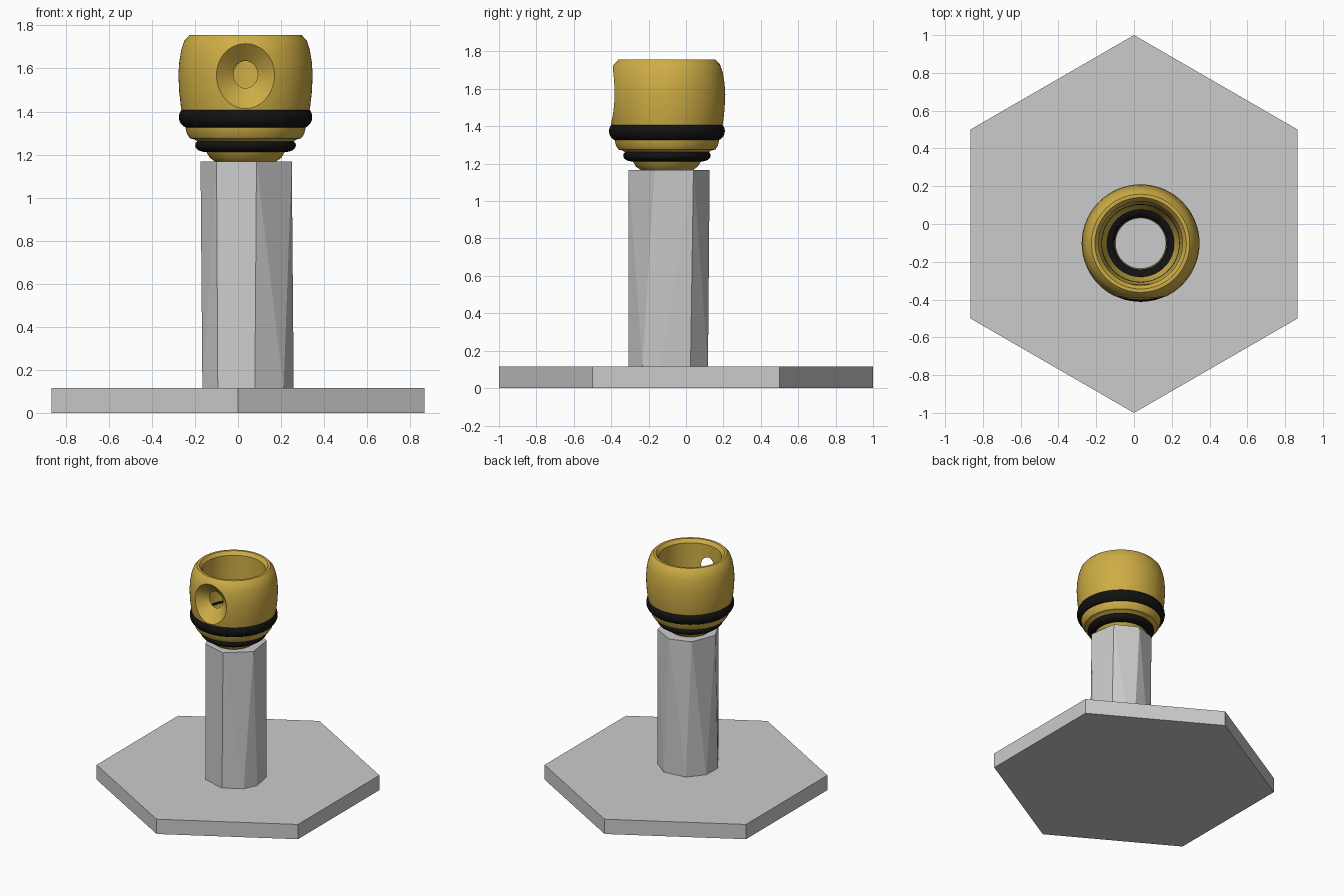
import bpy, bmesh, math
from mathutils import Matrix, Vector

if "Cube" in bpy.data.objects:
    bpy.data.objects.remove(bpy.data.objects["Cube"])

CUP_X, CUP_Y = 0.035, -0.102


def material(name, rgb):
    m = bpy.data.materials.new(name)
    m.diffuse_color = (*rgb, 1)
    m.use_nodes = True
    m.node_tree.nodes["Principled BSDF"].inputs["Base Color"].default_value = m.diffuse_color
    return m


gold = material("gold", (0.62, 0.42, 0.06))
black = material("black", (0.006, 0.006, 0.006))


def finish(name, bm, mat=None):
    bmesh.ops.recalc_face_normals(bm, faces=bm.faces[:])
    mesh = bpy.data.meshes.new(name)
    bm.to_mesh(mesh)
    bm.free()
    ob = bpy.data.objects.new(name, mesh)
    bpy.context.collection.objects.link(ob)
    if mat:
        mesh.materials.append(mat)
    return ob


def lathe(name, profile, mat=None, steps=72):
    """Revolve a closed (radius, height) outline about z."""
    bm = bmesh.new()
    vs = [bm.verts.new((r, 0, z)) for r, z in profile]
    es = [bm.edges.new((vs[i], vs[(i + 1) % len(vs)])) for i in range(len(vs))]
    bmesh.ops.spin(bm, geom=vs + es, cent=(0, 0, 0), axis=(0, 0, 1),
                   angle=math.tau, steps=steps)
    bmesh.ops.remove_doubles(bm, verts=bm.verts[:], dist=1e-5)
    return finish(name, bm, mat)


def smooth(ob):
    bpy.ops.object.select_all(action='DESELECT')
    ob.select_set(True)
    bpy.context.view_layer.objects.active = ob
    bpy.ops.object.shade_smooth_by_angle(angle=math.radians(32))


def seal(name, radius, z, half_width, half_height):
    outline = [(radius + half_width * math.cos(a), z + half_height * math.sin(a))
               for a in (math.tau * i / 20 for i in range(20))]
    ob = lathe(name, outline, black)
    ob.location = (CUP_X, CUP_Y, 0)
    smooth(ob)


# Hexagonal base plate
bm = bmesh.new()
bmesh.ops.create_cone(bm, cap_ends=True, segments=6, radius1=1, radius2=1, depth=0.115,
                      matrix=Matrix.Translation((0, 0, 0.0575)))
corner = max(bm.verts, key=lambda v: v.co.y).co
if abs(corner.x) > 0.01:
    bmesh.ops.rotate(bm, verts=bm.verts[:], matrix=Matrix.Rotation(math.radians(30), 3, 'Z'))
finish("base_plate", bm)

# Faceted post: rough nine-sided foot blending to a seven-sided top
bm = bmesh.new()
for z, angles in ((0.11, (349, 32, 73, 120, 160, 197, 231, 279, 320)),
                  (1.167, (340, 37, 87, 131, 185, 229, 281))):
    for a in map(math.radians, angles):
        bm.verts.new(Vector((0.044 + 0.219 * math.cos(a), -0.092 + 0.219 * math.sin(a), z)))
bmesh.ops.convex_hull(bm, input=bm.verts[:])
bmesh.ops.dissolve_limit(bm, angle_limit=math.radians(0.5),
                         verts=bm.verts[:], edges=bm.edges[:])
finish("post", bm)

# Open gold cup, outside then inside
cup = lathe("cup", [
    (0.140, 1.166), (0.166, 1.185), (0.182, 1.212), (0.200, 1.240), (0.235, 1.270),
    (0.258, 1.275), (0.272, 1.295), (0.278, 1.320), (0.286, 1.350), (0.300, 1.420),
    (0.308, 1.490), (0.312, 1.570), (0.308, 1.630), (0.299, 1.685), (0.284, 1.730),
    (0.260, 1.756), (0.242, 1.756), (0.222, 1.730), (0.222, 1.570), (0.218, 1.480),
    (0.206, 1.380), (0.186, 1.290), (0.158, 1.230), (0.134, 1.195), (0.134, 1.166)], gold)
cup.location = (CUP_X, CUP_Y, 0)

# Conical port through the front of the cup
cutter = lathe("port_cutter", [(0, 0.10), (0.057, 0.10), (0.057, 0.215),
                               (0.218, 0.35), (0, 0.35)], gold, 48)
cutter.location = (CUP_X, CUP_Y, 1.57)
cutter.rotation_euler = (math.radians(90), 0, 0)
cutter.hide_render = True
cut = cup.modifiers.new("port", 'BOOLEAN')
cut.operation = 'DIFFERENCE'
cut.solver = 'EXACT'
cut.object = cutter
bpy.context.view_layer.update()
bpy.context.view_layer.objects.active = cup
bpy.ops.object.modifier_apply(modifier=cut.name)
bpy.data.objects.remove(cutter)
smooth(cup)

# Black seals around the cup
seal("large_seal", 0.257, 1.374, 0.053, 0.053)
seal("small_seal", 0.186, 1.243, 0.048, 0.031)
